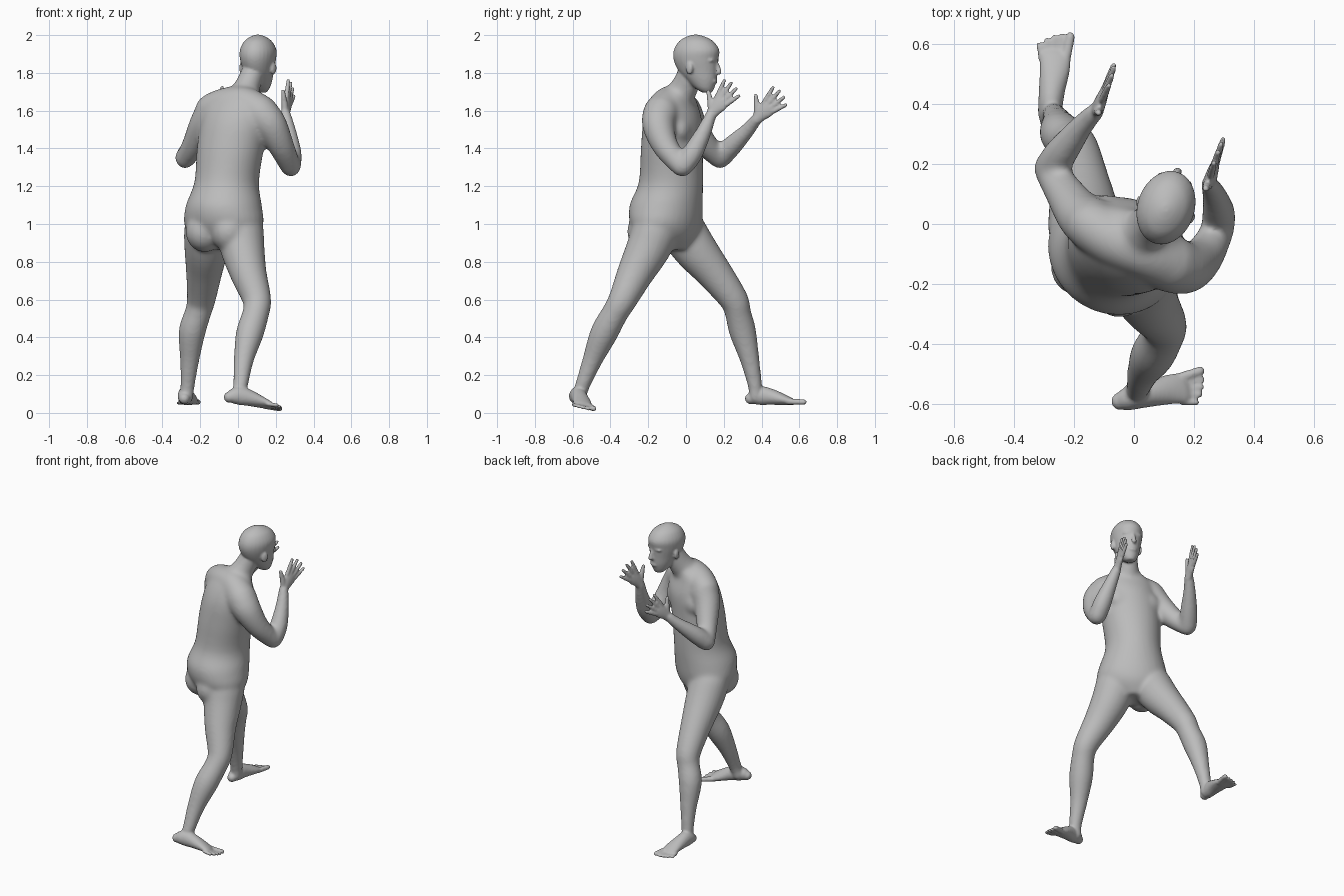
import bpy, bmesh, math
from mathutils import Vector, Matrix

cube = bpy.data.objects.get("Cube")
if cube:
    bpy.data.objects.remove(cube, do_unlink=True)

skin = bpy.data.materials.new("skin grey")
skin.use_nodes = True
GREY = (0.5, 0.5, 0.5, 1)
skin.diffuse_color = GREY
skin.node_tree.nodes["Principled BSDF"].inputs["Base Color"].default_value = GREY

UP = Vector((0, 0, 1))
parts = []


def finish(name, bm):
    bmesh.ops.recalc_face_normals(bm, faces=bm.faces)
    mesh = bpy.data.meshes.new(name)
    bm.to_mesh(mesh)
    bm.free()
    obj = bpy.data.objects.new(name, mesh)
    mesh.materials.append(skin)
    bpy.context.collection.objects.link(obj)
    parts.append(obj)


def fuse(name, voxel, relax):
    """Join all parts so far into one continuous skin."""
    bpy.ops.object.select_all(action='DESELECT')
    for obj in parts:
        obj.select_set(True)
    bpy.context.view_layer.objects.active = parts[0]
    bpy.ops.object.join()
    body = bpy.context.view_layer.objects.active
    body.name = name
    remesh = body.modifiers.new("fuse", 'REMESH')
    remesh.mode = 'VOXEL'
    remesh.voxel_size = voxel
    smooth = body.modifiers.new("relax", 'SMOOTH')
    smooth.factor = 0.5
    smooth.iterations = relax
    for mod in ("fuse", "relax"):
        bpy.ops.object.modifier_apply(modifier=mod)
    body.data.materials.clear()
    body.data.materials.append(skin)
    parts[:] = [body]


def spline(rows, steps=4):
    """Smoothly interpolate the stations of a loft."""
    out = []
    for i in range(len(rows) - 1):
        p0, p1 = rows[max(i - 1, 0)], rows[i]
        p2, p3 = rows[i + 1], rows[min(i + 2, len(rows) - 1)]
        for k in range(steps):
            t = k / steps
            out.append([b + t * ((c - a) / 2 + t * ((2 * a - 5 * b + 4 * c - d) / 2
                        + t * (3 * b - a - 3 * c + d) / 2))
                        for a, b, c, d in zip(p0, p1, p2, p3)])
    return out + [list(rows[-1])]


def loft(name, rows, side, tangent=None, dome=True, segs=20):
    """Skin elliptical rings (x, y, z, half width, half depth, twist)."""
    rows = spline([tuple(r) + (0,) * (6 - len(r)) for r in rows])
    pts = [Vector(r[:3]) for r in rows]
    last = len(rows) - 1
    rings = []
    for i, (p, r) in enumerate(zip(pts, rows)):
        t = tangent or (pts[min(i + 1, last)] - pts[max(i - 1, 0)]).normalized()
        ring = (p, t, r[3], r[4], r[5])
        caps = []
        if dome and i in (0, last):
            sign = 1 if i else -1
            for ang in (30, 55, 78):
                c, s = math.cos(math.radians(ang)), math.sin(math.radians(ang))
                caps.append((p + t * sign * min(r[3], r[4]) * s, t, r[3] * c, r[4] * c, r[5]))
        rings += caps[::-1] + [ring] if i == 0 else [ring] + caps
    bm = bmesh.new()
    loops = []
    for p, t, a, b, twist in rings:
        w = Matrix.Rotation(-math.radians(twist), 3, 'Z') @ Vector(side)
        u = (w - t * w.dot(t)).normalized()
        v = t.cross(u)
        angles = [math.tau * k / segs for k in range(segs)]
        loops.append([bm.verts.new(p + u * a * math.cos(q) + v * b * math.sin(q)) for q in angles])
    for l0, l1 in zip(loops, loops[1:]):
        for k in range(segs):
            n = (k + 1) % segs
            bm.faces.new((l0[k], l0[n], l1[n], l1[k]))
    bm.faces.new(loops[0])
    bm.faces.new(loops[-1])
    finish(name, bm)


def ellipsoid(name, centre, scale, yaw=0):
    bm = bmesh.new()
    m = (Matrix.Translation(centre) @ Matrix.Rotation(-math.radians(yaw), 4, 'Z')
         @ Matrix.Diagonal((*scale, 1)))
    bmesh.ops.create_uvsphere(bm, u_segments=20, v_segments=12, radius=1, matrix=m)
    finish(name, bm)


# Torso: horizontal rings that twist from hips to shoulders
loft("torso", [
    (-.075, -.07, .865, .09, .07, 32), (-.075, -.09, .93, .18, .14, 32),
    (-.075, -.105, 1.0, .222, .177, 32), (-.075, -.105, 1.1, .205, .19, 31),
    (-.06, -.08, 1.22, .172, .17, 28), (-.04, -.075, 1.4, .182, .16, 25),
    (-.015, -.07, 1.54, .187, .15, 23), (-.005, -.065, 1.64, .17, .115, 23),
    (.015, -.05, 1.7, .1, .085, 23), (.03, -.035, 1.73, .05, .05, 23)],
    (1, 0, 0), tangent=UP, dome=False, segs=32)
loft("shoulders", [(-.14, -.005, 1.605, .087, .087), (-.065, -.05, 1.63, .092, .092),
                   (.03, -.09, 1.64, .09, .09), (.125, -.135, 1.585, .095, .095)], (0, 1, 0))
ellipsoid("left_buttock", (-.175, -.13, .96), (.1, .112, .11), 32)
ellipsoid("right_buttock", (-.04, -.205, .96), (.1, .11, .11), 32)
ellipsoid("left_chest", (-.06, .045, 1.5), (.085, .045, .07), 23)
ellipsoid("right_chest", (.085, -.012, 1.5), (.085, .045, .07), 23)
loft("neck", [(.02, -.045, 1.66, .085, .085), (.055, 0, 1.74, .067, .072),
              (.09, .035, 1.83, .062, .068)], (1, 0, 0))


# Limbs: round tapered lofts
def limb(name, rows):
    loft(name, [(x, y, z, r, r) for x, y, z, r in rows], (.95, -.3, 0))


limb("left_leg", [
    (-.155, -.045, 1.05, .1), (-.162, -.025, .98, .122), (-.168, .045, .87, .117), (-.18, .15, .74, .096),
    (-.195, .253, .6, .077), (-.212, .275, .53, .07), (-.243, .3, .43, .072),
    (-.256, .338, .28, .052), (-.268, .366, .14, .039), (-.275, .37, .085, .041)])
limb("right_leg", [
    (-.01, -.125, 1.05, .1), (.008, -.155, .98, .125), (.024, -.2, .87, .118), (.055, -.268, .74, .098),
    (.1, -.335, .6, .077), (.095, -.375, .53, .071), (.062, -.435, .42, .074),
    (.03, -.495, .28, .054), (.013, -.55, .14, .04), (.0, -.565, .09, .043)])
limb("left_upper_arm", [(-.142, 0, 1.585, .09), (-.182, .033, 1.52, .08),
                        (-.232, .105, 1.42, .065), (-.28, .178, 1.345, .053)])
limb("left_forearm", [(-.28, .185, 1.35, .055), (-.24, .24, 1.41, .055),
                      (-.175, .325, 1.495, .04), (-.125, .378, 1.56, .031)])
limb("right_upper_arm", [(.125, -.135, 1.58, .096), (.175, -.145, 1.52, .087),
                         (.23, -.108, 1.41, .069), (.278, -.025, 1.305, .055)])
limb("right_forearm", [(.28, -.015, 1.305, .055), (.282, .035, 1.375, .056),
                       (.268, .095, 1.49, .042), (.25, .135, 1.585, .031)])
fuse("trunk_and_limbs", 0.011, 14)

# Head: rings given in the head's own frame, then turned
YAW = 18
HEAD = Matrix.Translation((.105, .05, 0)) @ Matrix.Rotation(-math.radians(YAW), 4, 'Z')


def head_rows(rows):
    return [(*(HEAD @ Vector((0, f, z))), a, b, YAW) for f, z, a, b in rows]


loft("head", head_rows([
    (.066, 1.695, .024, .024), (.052, 1.718, .046, .05), (.035, 1.76, .064, .08),
    (.014, 1.81, .078, .105), (.003, 1.87, .092, .121), (.006, 1.92, .094, .123),
    (.004, 1.965, .073, .095), (.002, 1.99, .042, .054), (0, 2.002, .012, .014)]),
    (1, 0, 0), tangent=UP, dome=False, segs=28)
loft("nose", head_rows([(.114, 1.86, .009, .01), (.127, 1.825, .011, .012),
                        (.132, 1.803, .016, .013)]), (1, 0, 0))
ellipsoid("lips", HEAD @ Vector((0, .111, 1.755)), (.026, .01, .011), YAW)
for s, label in ((-1, "left"), (1, "right")):
    ellipsoid(label + "_ear", HEAD @ Vector((s * .089, -.005, 1.825)), (.012, .022, .034), YAW + s * 15)
    ellipsoid(label + "_brow", HEAD @ Vector((s * .036, .106, 1.866)), (.03, .012, .009), YAW + s * 15)


# Hands: flat palm, four fanned fingers and a thumb
def hand(label, wrist, forward, thumb_side):
    wrist, fwd = Vector(wrist), Vector(forward).normalized()
    w = Vector(thumb_side)
    w = (w - fwd * w.dot(fwd)).normalized()

    def row(f, s, a, b):
        return (*(wrist + fwd * f + w * s), a, b)
    loft(label + "_palm", [row(-.01, 0, .028, .024), row(.035, .002, .037, .021),
                           row(.07, 0, .045, .018), row(.098, 0, .042, .014)], w)
    fingers = (("index", .034, .097, .22), ("middle", .011, .108, .06),
               ("ring", -.012, .102, -.11), ("little", -.033, .085, -.32))
    for name, s, length, fan in fingers:
        df, ds = length * math.cos(fan), length * math.sin(fan)
        loft(f"{label}_{name}_finger", [row(.09, s, .0135, .0135),
             row(.09 + df / 2, s + ds / 2, .0125, .0125), row(.09 + df, s + ds, .01, .01)], w, segs=10)
    loft(label + "_thumb", [row(.022, .018, .021, .019), row(.055, .055, .016, .0155),
                            row(.085, .092, .011, .011)], w, segs=10)


hand("left", (-.125, .375, 1.555), (.05, .12, .125), (-.2, -.73, .68))
hand("right", (.25, .135, 1.58), (.035, .12, .16), (-.3, -.8, .5))


# Feet: arched loft with five toes
def foot(label, heel, yaw, pitch, roll, big):
    m = (Matrix.Translation(heel) @ Matrix.Rotation(math.radians(yaw), 4, 'Z')
         @ Matrix.Rotation(math.radians(pitch), 4, 'Y') @ Matrix.Rotation(math.radians(roll), 4, 'X'))
    side = m.to_3x3() @ Vector((0, 1, 0))

    def row(f, s, u, a, b):
        return (*(m @ Vector((f, s * big, u))), a, b)
    loft(label + "_foot", [
        row(.012, 0, .036, .03, .03), row(.035, 0, .044, .038, .042), row(.07, 0, .051, .041, .05),
        row(.12, 0, .045, .044, .043), row(.18, .002, .032, .05, .031), row(.225, 0, .021, .052, .02),
        row(.24, 0, .016, .046, .014)], side)
    for i, tip in enumerate((.3, .3, .292, .28, .262)):
        s, r = (.037, .0175) if i == 0 else (.032 - .0205 * i, .0115)
        loft(f"{label}_toe_{i + 1}", [row(.215, s * .9, r + .003, r, r), row(tip, s * 1.15, r, r * .9, r * .85)],
             side, segs=10)


foot("left", (-.285, .33, .04), 84, 0, 0, -1)
foot("right", (-.06, -.6, .05), 13, 7, -11, 1)

fuse("body", 0.007, 3)
bpy.ops.object.shade_smooth()
